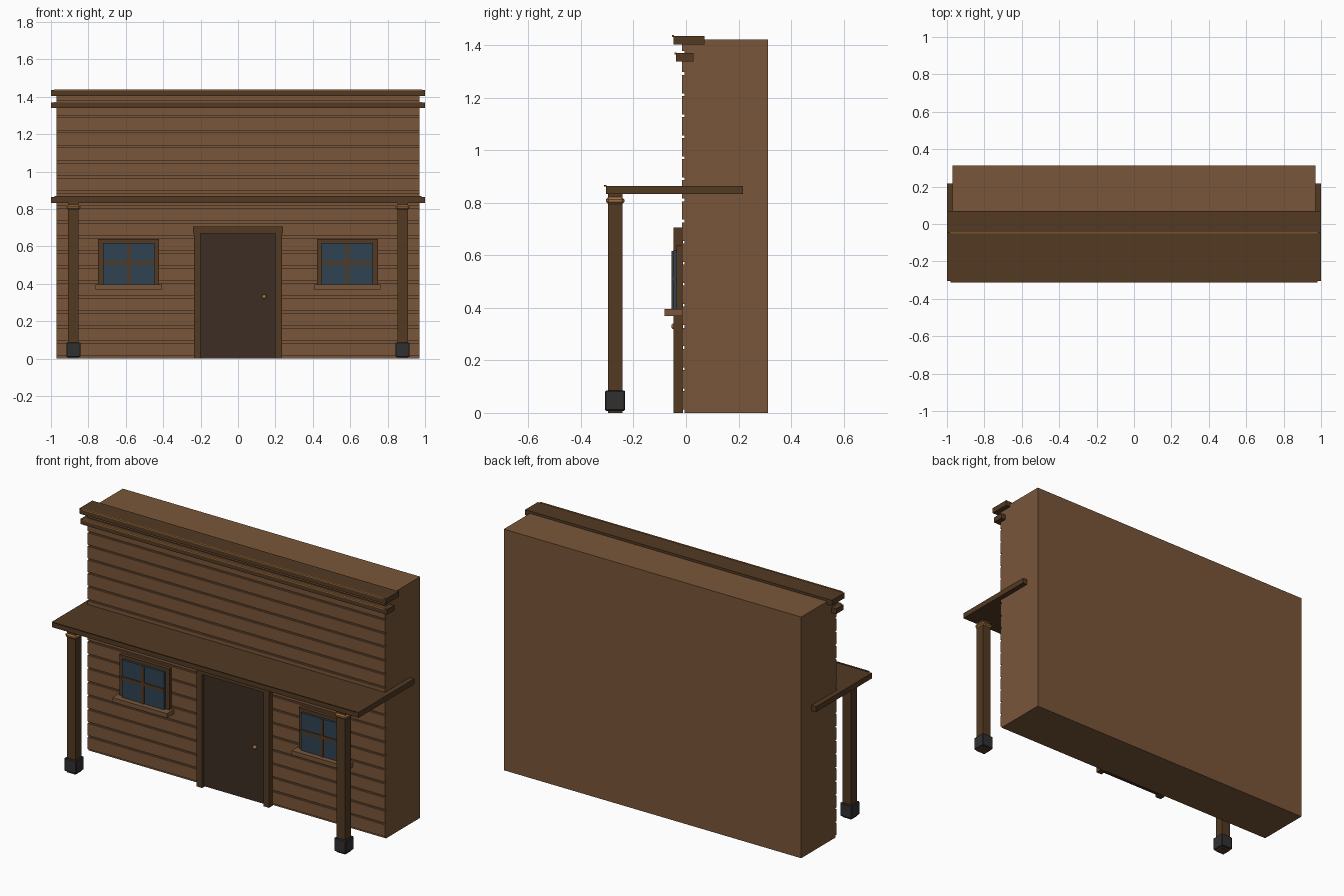
import bpy

cube = bpy.data.objects.get("Cube")
if cube:
    bpy.data.objects.remove(cube, do_unlink=True)


def material(name, r, g, b):
    mat = bpy.data.materials.new(name)
    mat.use_nodes = True
    mat.diffuse_color = (r, g, b, 1)
    mat.node_tree.nodes["Principled BSDF"].inputs["Base Color"].default_value = (r, g, b, 1)
    return mat


WOOD = material("wall_wood", 0.19, 0.092, 0.041)
TRIM = material("dark_trim_wood", 0.085, 0.042, 0.016)
DOOR = material("door_wood", 0.047, 0.027, 0.018)
TAN = material("light_tan_wood", 0.35, 0.16, 0.05)
IRON = material("dark_stone", 0.03, 0.03, 0.031)
GLASS = material("window_glass", 0.028, 0.056, 0.084)


def box(name, x, y, z, mat, bevel=0):
    """Box spanning the given (low, high) ranges."""
    spans = (x, y, z)
    bpy.ops.mesh.primitive_cube_add(size=1, location=[sum(s) / 2 for s in spans])
    ob = bpy.context.object
    ob.name = name
    ob.scale = [s[1] - s[0] for s in spans]
    bpy.ops.object.transform_apply(location=False, rotation=False, scale=True)
    ob.data.materials.append(mat)
    if bevel:
        mod = ob.modifiers.new("bevel", "BEVEL")
        mod.width = bevel
        mod.segments = 1
    return ob


def around(c, half):
    return (c - half, c + half)


# Main building and its front siding boards
HALF = 0.97
TOP = 1.422
box("building_body", (-HALF, HALF), (-0.006, 0.312), (0, TOP), WOOD)
pitch = 0.0803
for i in range(18):
    low = 0.013 + i * pitch
    box("siding_board", (-HALF, HALF), (-0.016, -0.005), (low, min(low + pitch - 0.01, TOP)), WOOD)

# Cornices with thin light strips on their front edges
box("upper_cornice", (-1, 1), (-0.048, 0.07), (1.404, 1.436), TRIM)
box("upper_cornice_strip", (-0.985, 0.985), (-0.053, -0.046), (1.432, 1.439), TAN)
box("lower_cornice", (-1, 1), (-0.038, 0.028), (1.339, 1.37), TRIM)
box("lower_cornice_strip", (-0.985, 0.985), (-0.043, -0.036), (1.366, 1.373), TAN)

# Porch roof
box("porch_roof", (-1, 1), (-0.305, 0.217), (0.833, 0.865), TRIM)
box("porch_roof_strip", (-0.98, 0.98), (-0.312, -0.303), (0.863, 0.868), TRIM)

for side, s in (("right", -1), ("left", 1)):
    # Porch posts
    px, py = s * 0.88, -0.27
    box(side + "_post", around(px, 0.028), around(py, 0.028), (0, 0.834), TRIM)
    box(side + "_post_base", around(px, 0.038), around(py, 0.038), (0.008, 0.086), IRON, 0.004)
    box(side + "_post_cap", around(px, 0.037), around(py, 0.035), (0.795, 0.822), TAN, 0.009)

    # Windows: frame, four panes, crossing bars and sill
    wx, wz = s * 0.585, 0.512
    for e in (-1, 1):
        box(side + "_window_jamb", around(wx + e * 0.15, 0.0125), (-0.037, -0.012), (0.39, 0.638), TRIM)
    box(side + "_window_head", around(wx, 0.1625), (-0.037, -0.012), (0.617, 0.638), TRIM)
    box(side + "_window_glass", around(wx, 0.138), (-0.05, -0.012), (0.395, 0.618), GLASS)
    box(side + "_window_upright_bar", around(wx, 0.009), (-0.055, -0.045), (0.395, 0.617), TRIM)
    box(side + "_window_cross_bar", around(wx, 0.138), (-0.055, -0.045), around(wz, 0.009), TRIM)
    box(side + "_window_sill", around(wx, 0.178), (-0.081, -0.012), (0.37, 0.396), WOOD)

    # Door jambs
    box(side + "_door_jamb", around(s * 0.218, 0.018), (-0.048, -0.012), (0, 0.672), TRIM)

# Door, lintel and knob
box("door", (-0.202, 0.202), (-0.033, -0.012), (0.006, 0.672), DOOR)
box("door_lintel", (-0.24, 0.24), (-0.048, -0.012), (0.67, 0.707), TRIM)
bpy.ops.mesh.primitive_uv_sphere_add(segments=12, ring_count=8, radius=0.012, location=(0.14, -0.044, 0.33))
knob = bpy.context.object
knob.name = "door_knob"
knob.data.materials.append(TAN)
bpy.ops.object.shade_smooth()
